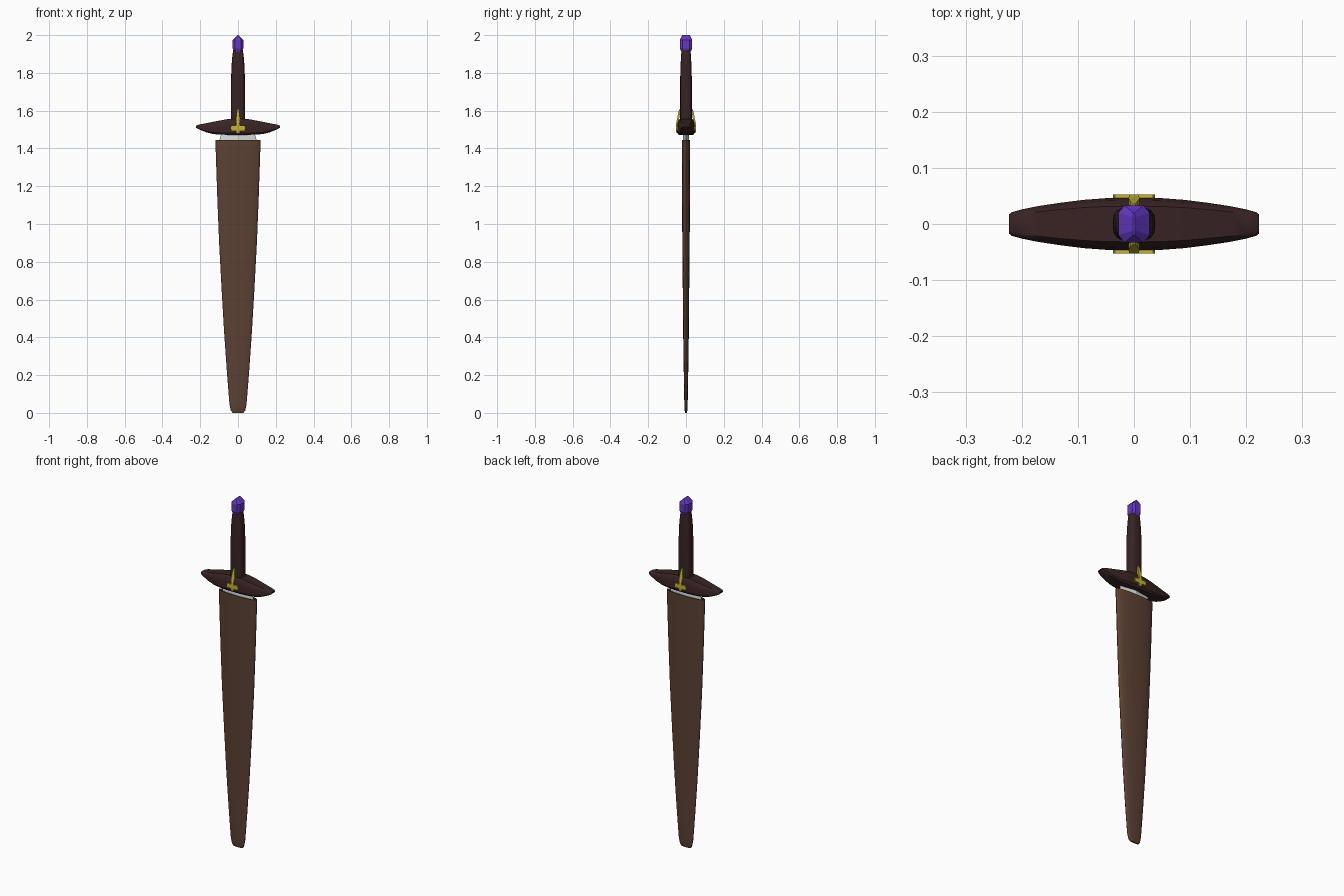
import bpy, bmesh, math

if "Cube" in bpy.data.objects:
    bpy.data.objects.remove(bpy.data.objects["Cube"])

def mat(name, rgb):
    m = bpy.data.materials.new(name)
    m.diffuse_color = (*rgb, 1)
    m.use_nodes = True
    m.node_tree.nodes["Principled BSDF"].inputs["Base Color"].default_value = m.diffuse_color
    return m

BROWN = mat("scabbard_brown", (0.105, 0.053, 0.033))
DARK = mat("dark_leather", (0.04, 0.017, 0.018))
GOLD = mat("gold", (0.56, 0.46, 0.03))
PURPLE = mat("purple_gem", (0.13, 0.04, 0.55))
STEEL = mat("steel", (0.7, 0.72, 0.72))

def loft(name, rings, material, angle=None, cap_start=True, cap_end=True):
    """Bridge a list of equal-length point rings into a skin."""
    bm = bmesh.new()
    vs = [[bm.verts.new(p) for p in r] for r in rings]
    n = len(rings[0])
    for a, b in zip(vs, vs[1:]):
        for i in range(n):
            j = (i + 1) % n
            bm.faces.new((a[i], a[j], b[j], b[i]))
    if cap_start:
        bm.faces.new(vs[0])
    if cap_end:
        bm.faces.new(vs[-1])
    bmesh.ops.recalc_face_normals(bm, faces=bm.faces)
    me = bpy.data.meshes.new(name)
    bm.to_mesh(me)
    bm.free()
    me.materials.append(material)
    ob = bpy.data.objects.new(name, me)
    bpy.context.collection.objects.link(ob)
    if angle:
        bpy.ops.object.select_all(action='DESELECT')
        ob.select_set(True)
        bpy.context.view_layer.objects.active = ob
        bpy.ops.object.shade_smooth_by_angle(angle=math.radians(angle))
    return ob

def oval(rx, ry, z, n=24, e=2.0):
    """Superellipse ring at height z."""
    out = []
    for i in range(n):
        t = 2 * math.pi * i / n
        c, s = math.cos(t), math.sin(t)
        out.append((math.copysign(abs(c) ** (2 / e), c) * rx,
                    math.copysign(abs(s) ** (2 / e), s) * ry, z))
    return out

# scabbard: tapering oval sheath with a rounded tip, folding inwards at the mouth
sheath = [(0.028, 0.004, 0), (0.038, 0.007, 0.012), (0.045, 0.009, 0.045),
          (0.052, 0.010, 0.13), (0.059, 0.012, 0.22), (0.073, 0.015, 0.42),
          (0.086, 0.017, 0.64), (0.100, 0.0195, 0.9), (0.110, 0.021, 1.15),
          (0.120, 0.0225, 1.445), (0.113, 0.018, 1.445), (0.111, 0.017, 1.40)]
loft("scabbard", [oval(a, b, z, 28, 2.3) for a, b, z in sheath], BROWN, 40)

# blade: diamond section, visible between scabbard and guard
loft("blade", [[(x, 0, z), (0, y, z), (-x, 0, z), (0, -y, z)]
               for x, y, z in [(0.098, 0.015, 1.41), (0.097, 0.015, 1.45),
                               (0.085, 0.015, 1.49)]], STEEL)

# crossguard: lofted along x, right half mirrored to the left
half = [(0, 0.047, 1.472, 1.558), (0.05, 0.046, 1.472, 1.556),
        (0.09, 0.043, 1.473, 1.549), (0.13, 0.038, 1.476, 1.541),
        (0.17, 0.032, 1.486, 1.533), (0.20, 0.026, 1.498, 1.528),
        (0.218, 0.021, 1.507, 1.523), (0.223, 0.017, 1.511, 1.52)]
stations = [(-x, w, b, t) for x, w, b, t in half[:0:-1]] + half
right_side = [(0.82, 0), (1, 0.13), (1, 0.55), (0.9, 0.85), (0.68, 1)]
section = right_side + [(-u, v) for u, v in right_side[::-1]]
loft("crossguard", [[(x, u * w, b + v * (t - b)) for u, v in section]
                    for x, w, b, t in stations], DARK, 35)

# grip
grip = [(0.038, 0.031, 1.54), (0.038, 0.031, 1.65), (0.037, 0.031, 1.76),
        (0.034, 0.029, 1.84), (0.030, 0.026, 1.89), (0.026, 0.024, 1.92)]
loft("grip", [oval(a, b, z, 16, 3) for a, b, z in grip], DARK, 40)

# pommel gem: faceted octagonal body rising to a ridge along y
def octagon(x, y, z):
    return [(x, y * .6, z), (x * .6, y, z), (-x * .6, y, z), (-x, y * .6, z),
            (-x, -y * .6, z), (-x * .6, -y, z), (x * .6, -y, z), (x, -y * .6, z)]

loft("pommel_gem", [octagon(0.02, 0.024, 1.91), octagon(0.028, 0.033, 1.93),
                    octagon(0.028, 0.033, 1.974), octagon(0.002, 0.02, 2.0)], PURPLE)

# gold cross ornaments on both faces, the upper arm leaning back to the grip
for side, label in ((-1, "front"), (1, "back")):
    def bar(name, rows):
        loft(f"{label}_{name}",
             [[(x, side * y, z), (-x, side * y, z),
               (-x, side * (y - 0.01), z), (x, side * (y - 0.01), z)]
              for x, y, z in rows], GOLD)
    bar("cross_upright", [(0.008, 0.051, 1.482), (0.008, 0.053, 1.495),
                          (0.008, 0.053, 1.53), (0.010, 0.046, 1.56),
                          (0.007, 0.041, 1.59), (0.002, 0.036, 1.607)])
    bar("cross_arms", [(0.034, 0.053, 1.496), (0.037, 0.053, 1.508),
                       (0.034, 0.053, 1.52)])
